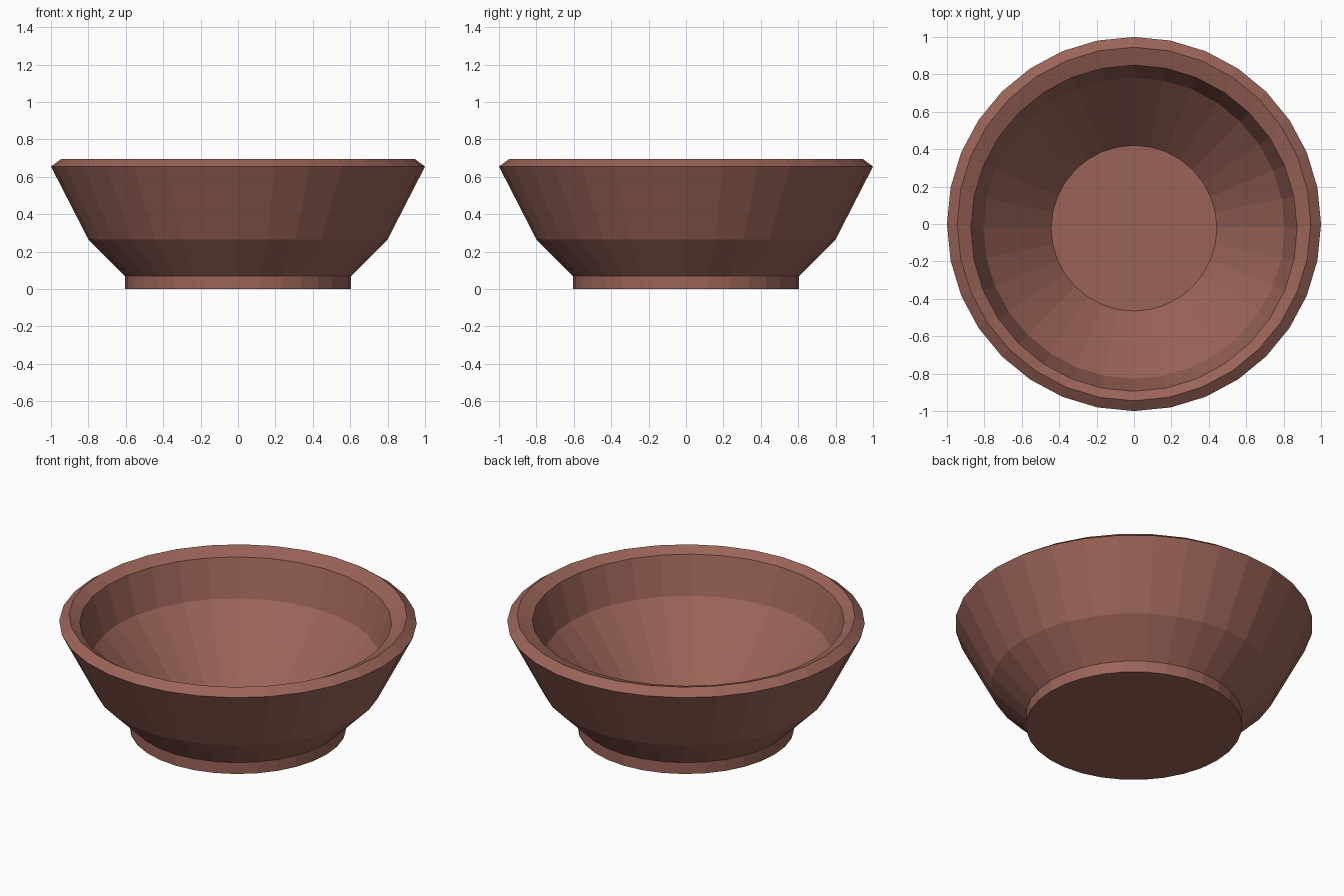
import bpy, bmesh, math

if "Cube" in bpy.data.objects:
    bpy.data.objects.remove(bpy.data.objects["Cube"])

SIDES = 32

# Clay colour
clay = bpy.data.materials.new("reddish brown clay")
clay.diffuse_color = (0.328, 0.127, 0.098, 1.0)
clay.use_nodes = True
clay.node_tree.nodes["Principled BSDF"].inputs["Base Color"].default_value = clay.diffuse_color

# Rings as radius, height, y shift: foot, outer wall, rim, then the hollow,
# which sits slightly towards the front
PROFILE = [
    (0.605, 0.0, 0.0),
    (0.605, 0.07, 0.0),
    (0.80, 0.265, 0.0),
    (1.0, 0.655, 0.0),
    (0.945, 0.695, 0.0),
    (0.872, 0.66, -0.0225),
    (0.805, 0.435, -0.0225),
    (0.443, 0.04, -0.0225),
]


def lathe(name, profile, material):
    bm = bmesh.new()
    rings = []
    for r, z, dy in profile:
        rings.append([bm.verts.new((r * math.cos(2 * math.pi * i / SIDES),
                                    r * math.sin(2 * math.pi * i / SIDES) + dy, z))
                      for i in range(SIDES)])
    for a, b in zip(rings, rings[1:]):
        for i in range(SIDES):
            j = (i + 1) % SIDES
            bm.faces.new((a[i], a[j], b[j], b[i]))
    # Underside and inner floor
    bm.faces.new(rings[0][::-1])
    bm.faces.new(rings[-1])
    mesh = bpy.data.meshes.new(name)
    bm.to_mesh(mesh)
    bm.free()
    mesh.materials.append(material)
    obj = bpy.data.objects.new(name, mesh)
    bpy.context.collection.objects.link(obj)
    return obj


# Bowl with foot and bevelled rim
lathe("bowl", PROFILE, clay)
